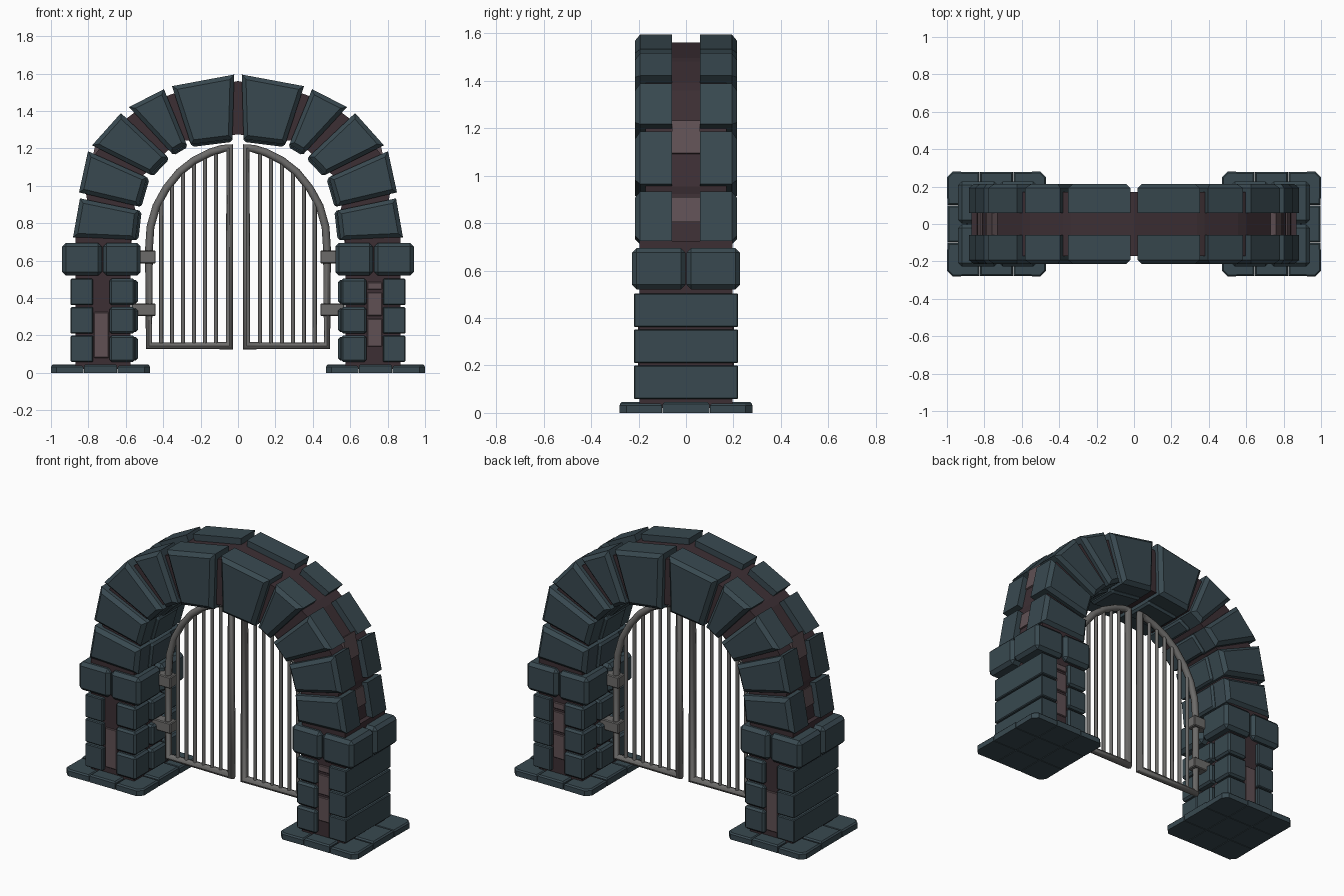
import bpy, bmesh, math
from mathutils import Vector

if "Cube" in bpy.data.objects:
    bpy.data.objects.remove(bpy.data.objects["Cube"])

def material(name, rgb):
    m = bpy.data.materials.new(name)
    m.diffuse_color = (*rgb, 1)
    m.use_nodes = True
    m.node_tree.nodes["Principled BSDF"].inputs["Base Color"].default_value = m.diffuse_color
    return m

SLATE = material("slate", (0.04, 0.066, 0.08))
CORE = material("mortar", (0.045, 0.028, 0.034))
BRICK = material("brick", (0.115, 0.08, 0.088))
IRON = material("iron", (0.15, 0.147, 0.143))

def prism(name, pts, axis, d0, d1, mat, bevel=0.0, front=None):
    """Extrude a 2D outline along y (outline in xz) or z (outline in xy).
    front limits the bevel to the edges of the face at that depth."""
    bm = bmesh.new()
    put = (lambda p, d: (p[0], d, p[1])) if axis == 'y' else (lambda p, d: (p[0], p[1], d))
    a = [bm.verts.new(put(p, d0)) for p in pts]
    b = [bm.verts.new(put(p, d1)) for p in pts]
    bm.faces.new(a)
    bm.faces.new(b[::-1])
    n = len(pts)
    for i in range(n):
        j = (i + 1) % n
        bm.faces.new((a[j], a[i], b[i], b[j]))
    bmesh.ops.recalc_face_normals(bm, faces=bm.faces)
    if bevel:
        k = 1 if axis == 'y' else 2
        edges = [e for e in bm.edges if front is None
                 or all(abs(v.co[k] - front) < 1e-5 for v in e.verts)]
        bmesh.ops.bevel(bm, geom=edges, offset=bevel, segments=1, affect='EDGES', clamp_overlap=True)
    me = bpy.data.meshes.new(name)
    bm.to_mesh(me)
    bm.free()
    ob = bpy.data.objects.new(name, me)
    me.materials.append(mat)
    bpy.context.collection.objects.link(ob)
    return ob

def box(name, s, x, y, z, mat, bevel=0.0):
    pts = [(s * x[0], y[0]), (s * x[1], y[0]), (s * x[1], y[1]), (s * x[0], y[1])]
    return prism(name, pts, 'z', z[0], z[1], mat, bevel)

def tube(name, pts, radii, cyclic):
    cu = bpy.data.curves.new(name, 'CURVE')
    cu.dimensions = '3D'
    cu.bevel_depth = 1.0
    cu.bevel_resolution = 2
    cu.use_fill_caps = True
    sp = cu.splines.new('POLY')
    sp.points.add(len(pts) - 1)
    for p, (x, z), r in zip(sp.points, pts, radii):
        p.co = (x, 0, z, 1)
        p.radius = r
    sp.use_cyclic_u = cyclic
    cu.materials.append(IRON)
    ob = bpy.data.objects.new(name, cu)
    bpy.context.collection.objects.link(ob)
    bpy.ops.object.select_all(action='DESELECT')
    ob.select_set(True)
    bpy.context.view_layer.objects.active = ob
    bpy.ops.object.convert(target='MESH')
    bpy.ops.object.shade_smooth_by_angle(angle=math.radians(50))

# Arch stones of one half: outer low, outer high, inner high, inner low
STONES = [
    [(.882, .725), (.845, .933), (.53, .868), (.548, .71)],
    [(.85, .965), (.802, 1.185), (.487, 1.045), (.532, .89)],
    [(.78, 1.217), (.626, 1.389), (.378, 1.155), (.468, 1.06)],
    [(.583, 1.421), (.396, 1.517), (.275, 1.222), (.355, 1.175)],
    [(.353, 1.533), (.02, 1.595), (.03, 1.25), (.252, 1.222)]]
C = Vector((0, .72))

def toward(p, f):
    return tuple(C + (Vector(p) - C) * f)

# Gate leaf arch line, hinge side to meeting side
ARC = [(.476, .66), (.468, .78), (.437, .89), (.385, .985), (.315, 1.072),
       (.235, 1.135), (.15, 1.178), (.085, 1.198)]

for s, side in ((-1, "left"), (1, "right")):
    # Paved foot, three by three slabs with clipped outer corners
    xs, ys = (.47, .645, .825, 1.0), (-.28, -.1, .1, .28)
    for i in range(3):
        for j in range(3):
            pts = []
            for cx, cy in ((0, 0), (1, 0), (1, 1), (0, 1)):
                x, y = xs[i + cx], ys[j + cy]
                if i + cx in (0, 3) and j + cy in (0, 3):
                    dx, dy = (.03 if cx == 0 else -.03), (.03 if cy == 0 else -.03)
                    two = [(x, y + dy), (x + dx, y)]
                    pts += two if cx == cy else two[::-1]
                else:
                    pts.append((x + (.002 if cx == 0 else -.002), y + (.002 if cy == 0 else -.002)))
            top = .05 if (i, j) == (1, 1) else (.046 if (i + j) % 2 else .04)
            prism(f"{side}_foot_slab", [(s * x, y) for x, y in pts], 'z', 0, top, SLATE, .008, top)

    # Pillar core and its exposed bricks
    box(f"{side}_pillar_core", s, (.575, .87), (-.195, .195), (.02, .725), CORE)
    spans = [(.08, .325)] if s < 0 else [(.14, .29), (.305, .43), (.445, .485)]
    for z in spans:
        box(f"{side}_pillar_brick", s, (.69, .77), (-.203, .203), z, BRICK, .004)

    # Pillar courses
    for k in range(3):
        z = (.058 + k * .152, .2 + k * .152)
        box(f"{side}_outer_course", s, (.775, .895), (-.22, .22), z, SLATE, .005)
        for f in (-1, 1):
            box(f"{side}_inner_corner_stone", s, (.55, .688), sorted((f * .075, f * .22)), z, SLATE, .012)
        box(f"{side}_inner_middle_stone", s, (.535, .68), (-.07, .07),
            (z[0] + .008, z[1] - .008), SLATE, .012)

    # Capital made of four blocks
    for x in ((.52, .722), (.728, .94)):
        for y in ((-.228, -.002), (.002, .228)):
            box(f"{side}_capital_block", s, x, y, (.52, .695), SLATE, .02)

    # Arch core between the front and back stones
    outline = []
    for st in STONES:
        outline += [toward(st[0], .955), toward(st[1], .955)]
    outline[0] = (.845, .69)
    outline[-1] = (0, 1.56)
    inner = [(0, 1.275)]
    for st in STONES[::-1]:
        inner += [toward(st[2], 1.04), toward(st[3], 1.04)]
    inner[-1] = (.57, .69)
    prism(f"{side}_arch_core", [(s * x, z) for x, z in outline + inner], 'y', -.17, .17, CORE)

    # Arch stones, front and back, plus the soffit stones between them
    for st in STONES:
        pts = [(s * x, z) for x, z in st]
        for f in (-1, 1):
            prism(f"{side}_arch_stone", pts, 'y', f * .06, f * .215, SLATE, .022, f * .215)
        low = [toward(st[3], 1.12), toward(st[2], 1.12), toward(st[2], .972), toward(st[3], .972)]
        prism(f"{side}_soffit_stone", [(s * x, z) for x, z in low], 'y', -.1, .1, SLATE, .012)

    # Bricks set in the arch's outer strip
    for a, b in ((STONES[0][0], STONES[0][1]), (STONES[1][0], STONES[1][1])):
        a, b = Vector(a), Vector(b)
        t0, t1 = (.4, .92) if b.y < 1 else (.65, 1.3)
        p, q = tuple(a.lerp(b, t0)), tuple(a.lerp(b, t1))
        pts = [toward(p, .965), toward(q, .965), toward(q, .85), toward(p, .85)]
        prism(f"{side}_arch_brick", [(s * x, z) for x, z in pts], 'y', -.058, .058, BRICK)

    # Gate leaf frame
    frame = [(.476, .145)] + ARC + [(.045, 1.203), (.045, .145)]
    radii = [.023] + [.021] * len(ARC) + [.026, .027]
    tube(f"{side}_gate_frame", [(s * x, z) for x, z in frame], radii, True)

    # Gate bars, cut to the arch line
    for k in range(6):
        x = .118 + k * .0585
        for (x0, z0), (x1, z1) in zip(ARC, ARC[1:]):
            if x1 <= x <= x0:
                top = z0 + (z1 - z0) * (x - x0) / (x1 - x0)
        tube(f"{side}_gate_bar", [(s * x, .145), (s * x, top)], [.011, .011], False)

    # Hinges
    for x, z in ((.52, (.585, .655)), (.54, (.305, .37))):
        box(f"{side}_gate_hinge", s, (.44, x + .03), (-.033, .033), z, IRON, .005)
